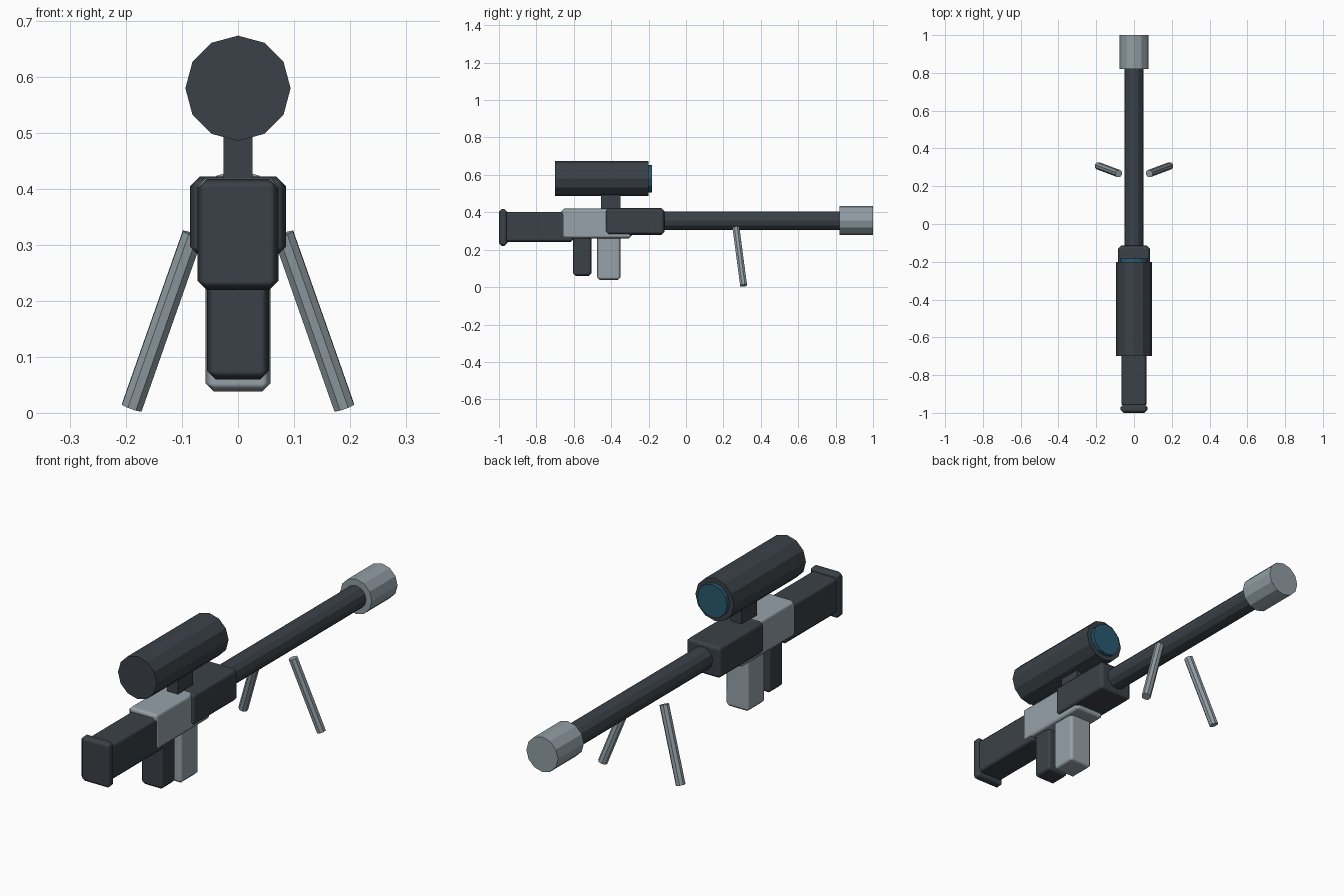
import bpy
from math import pi
from mathutils import Vector

old = bpy.data.objects.get("Cube")
if old:
    bpy.data.objects.remove(old, do_unlink=True)


def material(name, rgb):
    m = bpy.data.materials.new(name)
    m.use_nodes = True
    m.diffuse_color = (*rgb, 1)
    bsdf = next(n for n in m.node_tree.nodes if n.type == 'BSDF_PRINCIPLED')
    bsdf.inputs["Base Color"].default_value = (*rgb, 1)
    return m


DARK = material("dark_gunmetal", (0.042, 0.053, 0.063))
GREY = material("light_grey", (0.31, 0.36, 0.40))
STEEL = material("steel", (0.28, 0.335, 0.365))
BLUE = material("lens_blue", (0.022, 0.10, 0.16))


def box(name, half_width, y, z, mat, bevel=0.015):
    """Chamfered box centred on x, spanning the given y and z ranges."""
    bpy.ops.mesh.primitive_cube_add(size=1, location=(0, sum(y) / 2, sum(z) / 2))
    ob = bpy.context.object
    ob.name = name
    ob.scale = (2 * half_width, y[1] - y[0], z[1] - z[0])
    bpy.ops.object.transform_apply(location=False, rotation=False, scale=True)
    ob.data.materials.append(mat)
    if bevel:
        bpy.ops.object.shade_smooth()
        mod = ob.modifiers.new("chamfer", 'BEVEL')
        mod.width = bevel
        mod.segments = 1
        mod.harden_normals = True
    return ob


def rod(name, start, end, radius, mat, sides=12):
    """Faceted cylinder between two points."""
    a, b = Vector(start), Vector(end)
    bpy.ops.mesh.primitive_cylinder_add(vertices=sides, radius=radius,
                                        depth=(b - a).length, location=(a + b) / 2)
    ob = bpy.context.object
    ob.name = name
    ob.rotation_euler = (b - a).to_track_quat('Z', 'Y').to_euler()
    ob.data.materials.append(mat)
    return ob


# Body
box("stock", 0.066, (-0.97, -0.60), (0.242, 0.402), DARK)
box("butt_pad", 0.072, (-1.0, -0.955), (0.22, 0.418), DARK, 0.016)
box("receiver", 0.072, (-0.665, -0.29), (0.26, 0.42), GREY)
box("handguard", 0.086, (-0.43, -0.115), (0.28, 0.422), DARK, 0.017)
box("grip", 0.055, (-0.605, -0.505), (0.06, 0.28), DARK)
box("magazine", 0.058, (-0.475, -0.35), (0.038, 0.29), GREY)

# Barrel and muzzle
rod("barrel", (0, -0.2, 0.355), (0, 0.83, 0.355), 0.05, DARK)
rod("muzzle", (0, 0.82, 0.357), (0, 1.0, 0.357), 0.077, STEEL)

# Scope
box("scope_mount", 0.026, (-0.455, -0.35), (0.40, 0.51), DARK, 0)
rod("scope_tube", (0, -0.70, 0.58), (0, -0.20, 0.58), 0.094, DARK)
rod("scope_lens", (0, -0.22, 0.58), (0, -0.183, 0.58), 0.073, BLUE)

# Bipod
for side, s in (("left", 1), ("right", -1)):
    rod(side + "_bipod_leg", (s * 0.081, 0.267, 0.319), (s * 0.19, 0.308, 0.009),
        0.02, STEEL, 8)
